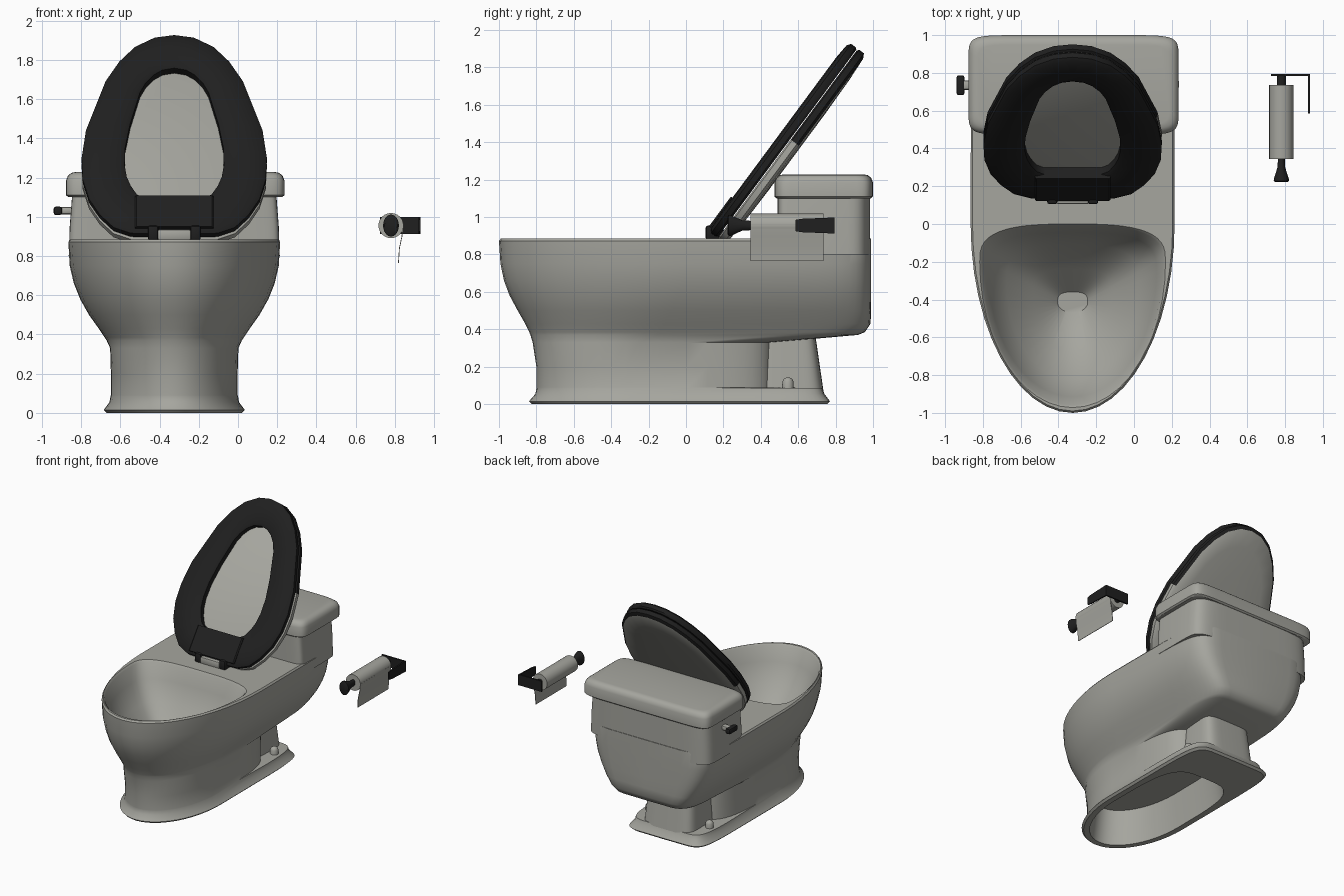
import bpy, bmesh, math
from mathutils import Vector

if "Cube" in bpy.data.objects:
    bpy.data.objects.remove(bpy.data.objects["Cube"])

CX = -0.325  # centre line of the toilet


def material(name, col):
    m = bpy.data.materials.new(name)
    m.diffuse_color = (*col, 1)
    m.use_nodes = True
    m.node_tree.nodes["Principled BSDF"].inputs["Base Color"].default_value = m.diffuse_color
    return m


CERAMIC = material("warm grey ceramic", (0.38, 0.38, 0.345))
BLACK = material("soft black", (0.014, 0.014, 0.014))


def finish(name, bm, mat, angle=35):
    bmesh.ops.recalc_face_normals(bm, faces=bm.faces)
    me = bpy.data.meshes.new(name)
    bm.to_mesh(me)
    bm.free()
    ob = bpy.data.objects.new(name, me)
    bpy.context.collection.objects.link(ob)
    me.materials.append(mat)
    bpy.ops.object.select_all(action='DESELECT')
    bpy.context.view_layer.objects.active = ob
    ob.select_set(True)
    bpy.ops.object.shade_smooth_by_angle(angle=math.radians(angle))
    return ob


def loft(name, rings, mat, closed=False):
    """Skin a list of point loops that all have the same count."""
    bm = bmesh.new()
    vs = [[bm.verts.new(p) for p in r] for r in rings]
    pairs = list(zip(vs, vs[1:])) + ([(vs[-1], vs[0])] if closed else [])
    for a, b in pairs:
        for i in range(len(a)):
            j = (i + 1) % len(a)
            bm.faces.new((a[i], a[j], b[j], b[i]))
    if not closed:
        bm.faces.new(vs[0])
        bm.faces.new(vs[-1])
    return finish(name, bm, mat)


def outline(z, h, yf, yb, ym, eb=2, ef=2, n=24, cx=CX):
    """Plan outline: front and back halves are superellipses meeting at ym."""
    pts = []
    for i in range(2 * n):
        t = math.pi * i / n
        c, s = round(math.cos(t), 9), round(math.sin(t), 9)
        e = eb if s >= 0 else ef
        x = math.copysign(abs(c) ** (2 / e), c) * h
        k = abs(s) ** (2 / e)
        pts.append((cx + x, ym + (yb - ym) * k if s >= 0 else ym - (ym - yf) * k, z))
    return pts


def box(name, lo, hi, mat, bevel=0.0):
    bm = bmesh.new()
    bmesh.ops.create_cube(bm, size=1)
    for v in bm.verts:
        v.co = Vector([(a + b) / 2 + c * (b - a) for a, b, c in zip(lo, hi, v.co)])
    if bevel:
        bmesh.ops.bevel(bm, geom=bm.edges[:], offset=bevel, segments=2,
                        profile=0.5, affect='EDGES')
    return finish(name, bm, mat)


def lathe_y(name, x, z, profile, mat, sx=1.0, n=24):
    rings = [[(x + sx * r * math.cos(2 * math.pi * i / n), y,
               z + r * math.sin(2 * math.pi * i / n)) for i in range(n)]
             for y, r in profile]
    return loft(name, rings, mat)


# --- Body: hollow foot, pedestal, tank underside, deck and bowl in one skin
rings = []
for z, h, yf, yb in ((0.27, 0.27, -0.74, 0.38), (0, 0.30, -0.78, 0.42),
                     (0, 0.345, -0.825, 0.755), (0.015, 0.36, -0.84, 0.77),
                     (0.055, 0.33, -0.805, 0.74), (0.085, 0.325, -0.80, 0.73),
                     (0.09, 0.323, -0.80, 0.47), (0.2, 0.323, -0.80, 0.47),
                     (0.33, 0.327, -0.82, 0.47)):
    rings.append(outline(z, h, yf, yb, -0.25, 9 if yb > 0.5 else 4))
for z, h, yf in ((0.37, 0.345, -0.832), (0.385, 0.355, -0.838), (0.43, 0.385, -0.86),
                 (0.5, 0.435, -0.9), (0.58, 0.48, -0.943), (0.66, 0.512, -0.973),
                 (0.75, 0.533, -0.992), (0.872, 0.54, -1), (0.885, 0.53, -0.99)):
    back = 0.99 - 0.07 * math.exp((0.37 - z) * 50)
    rings.append(outline(z, h, yf, back, min(0, (z - 0.66) / 2), 8))
for z, h, yf, yb in ((0.885, 0.492, -0.972, 0), (0.872, 0.478, -0.958, -0.01),
                     (0.76, 0.445, -0.915, -0.045), (0.62, 0.35, -0.83, -0.11),
                     (0.48, 0.21, -0.68, -0.24), (0.35, 0.08, -0.47, -0.36)):
    rings.append(outline(z, h, yf, yb, -0.2 - (0.885 - z) * 0.4, 3))
loft("toilet_body", rings, CERAMIC)

# --- Upper tank and its lid
loft("tank", [outline(z, h, 0.49, 0.985, 0.74, 6, 16)
              for z, h in ((0.8, 0.538), (0.95, 0.533), (1.12, 0.52))], CERAMIC)
loft("tank_lid", [outline(z, 0.557 - d, 0.472 + d, 1.0 - d, 0.74, 10, 10, cx=-0.32)
                  for z, d in ((1.10, 0.012), (1.11, 0), (1.185, 0), (1.21, 0.01),
                               (1.224, 0.028), (1.228, 0.05))], CERAMIC)

# --- Trapway column and floor bolt caps
loft("trapway", [outline(z, h, 0.38, yb, 0.55, 5, 5)
                 for z, h, yb in ((0.07, 0.22, 0.735), (0.38, 0.2, 0.69))], CERAMIC)
for side, sx in (("left", -1), ("right", 1)):
    x = CX + sx * 0.265
    loft(side + "_bolt_cap", [outline(z, r, 0.545 - r, 0.545 + r, 0.545, n=8, cx=x)
                              for z, r in ((0.08, 0.031), (0.12, 0.03),
                                           (0.135, 0.022), (0.143, 0.008))], CERAMIC)

# --- Raised seat and cover, drawn as half outlines (half width, height)
OUTER = [(0, 1.935), (0.10, 1.922), (0.20, 1.875), (0.28, 1.80), (0.35, 1.70),
         (0.45, 1.45), (0.472, 1.31), (0.467, 1.20), (0.435, 1.10),
         (0.38, 1.02), (0.31, 0.955), (0.22, 0.925), (0, 0.92)]
HOLE = [(0, 1.765), (0.06, 1.755), (0.105, 1.73), (0.145, 1.69), (0.175, 1.64),
        (0.225, 1.48), (0.25, 1.36), (0.253, 1.27), (0.242, 1.21),
        (0.222, 1.165), (0.19, 1.12), (0.15, 1.10), (0, 1.10)]


def tilt(x, h, n):
    """Point on the leaning plane; n is the offset towards the front."""
    return (CX + x, 0.105 + (h - 0.9) * 0.74 - n * 0.804, h + n * 0.595)


def loop(half, n, k=1.0):
    full = half + [(-x, h) for x, h in half[-2:0:-1]]
    return [tilt(x * k, 1.42 + (h - 1.42) * k, n) for x, h in full]


def blend(f):
    return [(a[0] + (b[0] - a[0]) * f, a[1] + (b[1] - a[1]) * f)
            for a, b in zip(OUTER, HOLE)]


loft("seat", [loop(blend(f), n) for f, n in
              ((0.04, -0.056), (0, -0.045), (0, -0.015), (0.1, 0), (0.5, 0.006),
               (0.9, 0), (1, -0.012), (1, -0.056))], BLACK, closed=True)

cover = loft("cover", [loop(OUTER, n, k) for n, k in
                       ((-0.06, 0.98), (-0.068, 1), (-0.1, 1), (-0.114, 0.96),
                        (-0.122, 0.75), (-0.126, 0.4))], CERAMIC)
cover.data.materials.append(BLACK)
lean = Vector((0, -0.804, 0.595))
for p in cover.data.polygons:  # black upper edge, reaching lower on the left
    limit = 1.22 if p.center.x < CX else 1.5
    if abs(p.normal.dot(lean)) < 0.95 and p.center.z > limit:
        p.material_index = 1

# --- Seat rear bar and hinges
loft("seat_rear_bar", [[tilt(x * k, h, n) for x, h in
                        ((-0.2, 0.94), (0.2, 0.94), (0.2, 1.1), (-0.2, 1.1))]
                       for n, k in ((-0.04, 1), (0.008, 1), (0.016, 0.96))], BLACK)
for side, sx in (("left", -1), ("right", 1)):
    x = CX + sx * 0.108
    box(side + "_hinge", (x - 0.027, 0.105, 0.88), (x + 0.027, 0.2, 0.955), BLACK, 0.012)
box("hinge_bar", (CX - 0.085, 0.105, 0.88), (CX + 0.085, 0.15, 0.935), CERAMIC, 0.01)

# --- Flush lever on the left of the tank
box("flush_shaft", (-0.91, 0.71, 1.012), (-0.83, 0.76, 1.05), CERAMIC, 0.012)
box("flush_handle", (-0.94, 0.682, 1.008), (-0.897, 0.787, 1.052), BLACK, 0.012)

# --- Paper roll, hanging sheet and holder
PX, PZ = 0.78, 0.955
lathe_y("paper_roll", PX, PZ, [(0.345, 0.064), (0.735, 0.064)], CERAMIC)
loft("paper_sheet", [[(x - 0.004, 0.345, z), (x, 0.345, z), (x, 0.735, z),
                      (x - 0.004, 0.735, z)] for x, z in
                     ((0.844, 0.96), (0.838, 0.9), (0.825, 0.84), (0.82, 0.765))], CERAMIC)
lathe_y("holder_knob", PX, PZ, [(0.222, 0.045), (0.228, 0.056), (0.24, 0.055),
                                (0.3, 0.028), (0.36, 0.024)], BLACK, sx=0.72)
lathe_y("holder_post", PX, PZ, [(0.72, 0.024), (0.79, 0.024)], BLACK)
box("holder_arm", (0.725, 0.783, 0.913), (0.931, 0.795, 0.998), BLACK)
loft("holder_wall_plate",
     [[(0.921, y, PZ - h), (0.931, y, PZ - h), (0.931, y, PZ + h), (0.921, y, PZ + h)]
      for y, h in ((0.585, 0.03), (0.62, 0.036), (0.795, 0.043))], BLACK)
